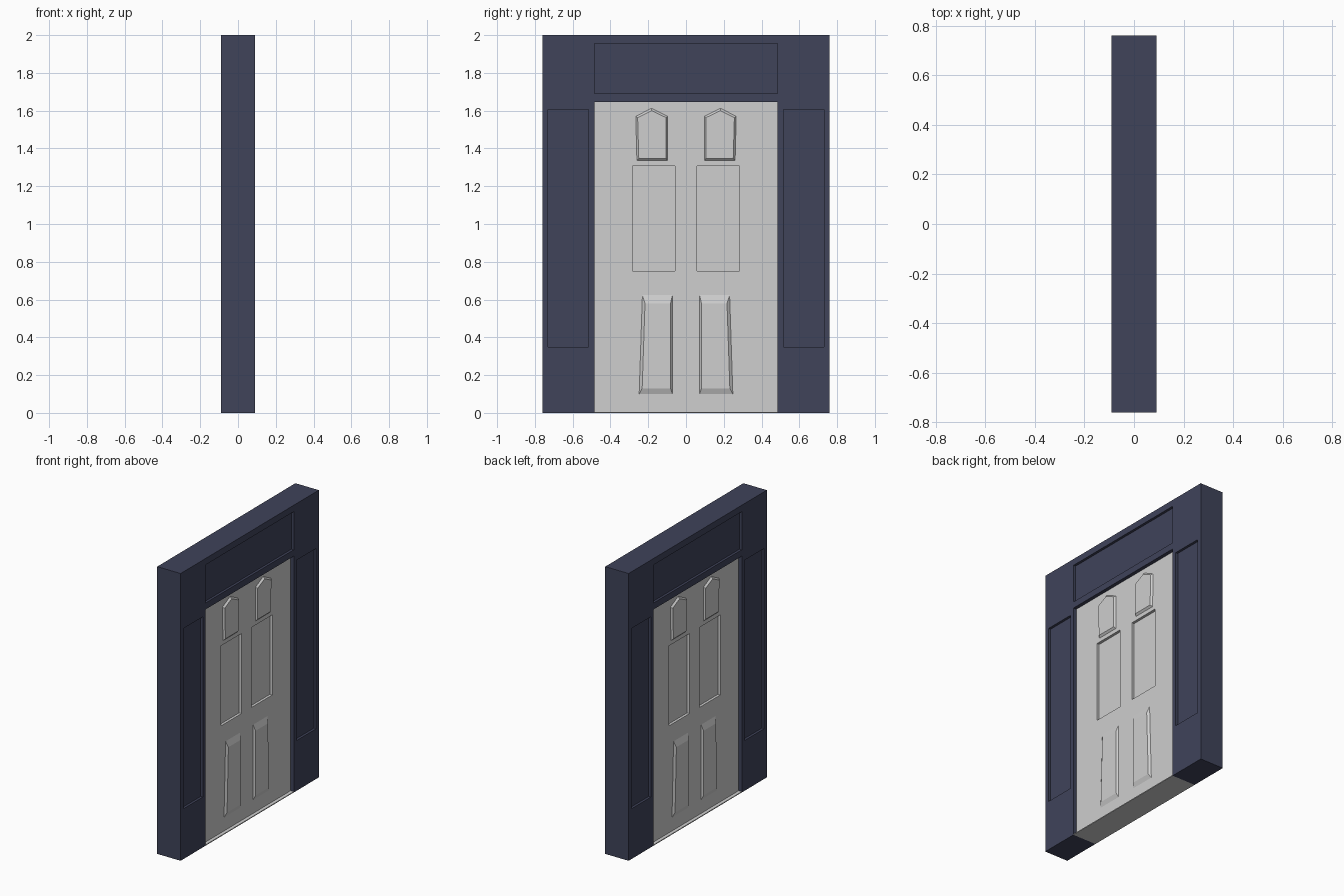
import bpy, bmesh
from mathutils import Vector

if "Cube" in bpy.data.objects:
    bpy.data.objects.remove(bpy.data.objects["Cube"])


def material(name, rgb):
    m = bpy.data.materials.new(name)
    m.diffuse_color = (*rgb, 1)
    m.use_nodes = True
    m.node_tree.nodes["Principled BSDF"].inputs["Base Color"].default_value = m.diffuse_color
    return m


BLUE = material("dark slate blue", (0.05, 0.056, 0.102))
GREY = material("light grey", (0.62, 0.62, 0.62))


def finish(name, bm, mat):
    bmesh.ops.remove_doubles(bm, verts=bm.verts, dist=1e-5)
    me = bpy.data.meshes.new(name)
    bm.to_mesh(me)
    bm.free()
    me.materials.append(mat)
    ob = bpy.data.objects.new(name, me)
    bpy.context.collection.objects.link(ob)
    return ob


def face(bm, pts, n):
    """Add a face wound so that its normal agrees with n."""
    f = bm.faces.new([bm.verts.new(p) for p in pts])
    f.normal_update()
    if f.normal.dot(Vector(n)) < 0:
        f.normal_flip()


def relief_slab(name, ys, zs, depth, mat):
    """Two-sided slab: half thickness per grid cell, with walls at each step."""
    bm = bmesh.new()

    def d(i, j):
        if not (0 <= i < len(ys) - 1 and 0 <= j < len(zs) - 1):
            return 0
        return depth((ys[i] + ys[i + 1]) / 2, (zs[j] + zs[j + 1]) / 2)

    for s in (1, -1):
        for i in range(len(ys) - 1):
            for j in range(len(zs) - 1):
                h = d(i, j)
                if h == 0:
                    continue
                y0, y1, z0, z1 = ys[i], ys[i + 1], zs[j], zs[j + 1]
                x = s * h
                face(bm, [(x, y0, z0), (x, y1, z0), (x, y1, z1), (x, y0, z1)], (s, 0, 0))
                for di, dj, a, b in ((-1, 0, (y0, z0), (y0, z1)), (1, 0, (y1, z0), (y1, z1)),
                                     (0, -1, (y0, z0), (y1, z0)), (0, 1, (y0, z1), (y1, z1))):
                    k = d(i + di, j + dj)
                    if k < h:
                        face(bm, [(x, *a), (x, *b), (s * k, *b), (s * k, *a)], (0, di, dj))
    return finish(name, bm, mat)


def inside(y, z, y0, y1, z0, z1):
    return y0 < y < y1 and z0 < z < z1


# Surround with doorway, two side panels and a panel over the door
def frame_depth(y, z):
    if inside(abs(y), z, -1, 0.485, -1, 1.645):
        return 0
    if inside(abs(y), z, 0.515, 0.73, 0.35, 1.605) or inside(abs(y), z, -1, 0.485, 1.69, 1.955):
        return 0.073
    return 0.09


relief_slab("door_frame", [-0.76, -0.73, -0.515, -0.485, 0.485, 0.515, 0.73, 0.76],
            [0, 0.35, 1.605, 1.645, 1.69, 1.955, 2], frame_depth, BLUE)

# Threshold strip
relief_slab("threshold", [-0.485, 0.485], [0, 0.006], lambda y, z: 0.09, GREY)

# Door leaf with two sunken middle panels
DOOR = 0.066
relief_slab("door_leaf", [-0.485, -0.283, -0.057, 0.057, 0.283, 0.485],
            [0.006, 0.75, 1.307, 1.645],
            lambda y, z: DOOR - 0.018 if inside(abs(y), z, 0.057, 0.283, 0.75, 1.307) else DOOR,
            GREY)


# Raised bevelled panels, on both sides of the door
def raised_panels(name, outer, inner, height=0.012):
    bm = bmesh.new()
    n = len(outer)
    for s in (1, -1):
        for m in (1, -1):
            lo = [Vector((s * DOOR, m * y, z)) for y, z in outer]
            hi = [Vector((s * (DOOR + height), m * y, z)) for y, z in inner]
            face(bm, hi, (s, 0, 0))
            for i in range(n):
                j = (i + 1) % n
                face(bm, [lo[i], lo[j], hi[j], hi[i]], (s, 0, 0))
    finish(name, bm, GREY)


raised_panels("upper_pointed_panels",
              [(0.098, 1.335), (0.26, 1.335), (0.266, 1.57), (0.182, 1.613), (0.097, 1.57)],
              [(0.105, 1.347), (0.25, 1.347), (0.256, 1.563), (0.182, 1.6), (0.105, 1.563)])
raised_panels("lower_panels",
              [(0.072, 0.10), (0.248, 0.10), (0.231, 0.623), (0.072, 0.623)],
              [(0.082, 0.13), (0.232, 0.13), (0.217, 0.58), (0.082, 0.58)])
